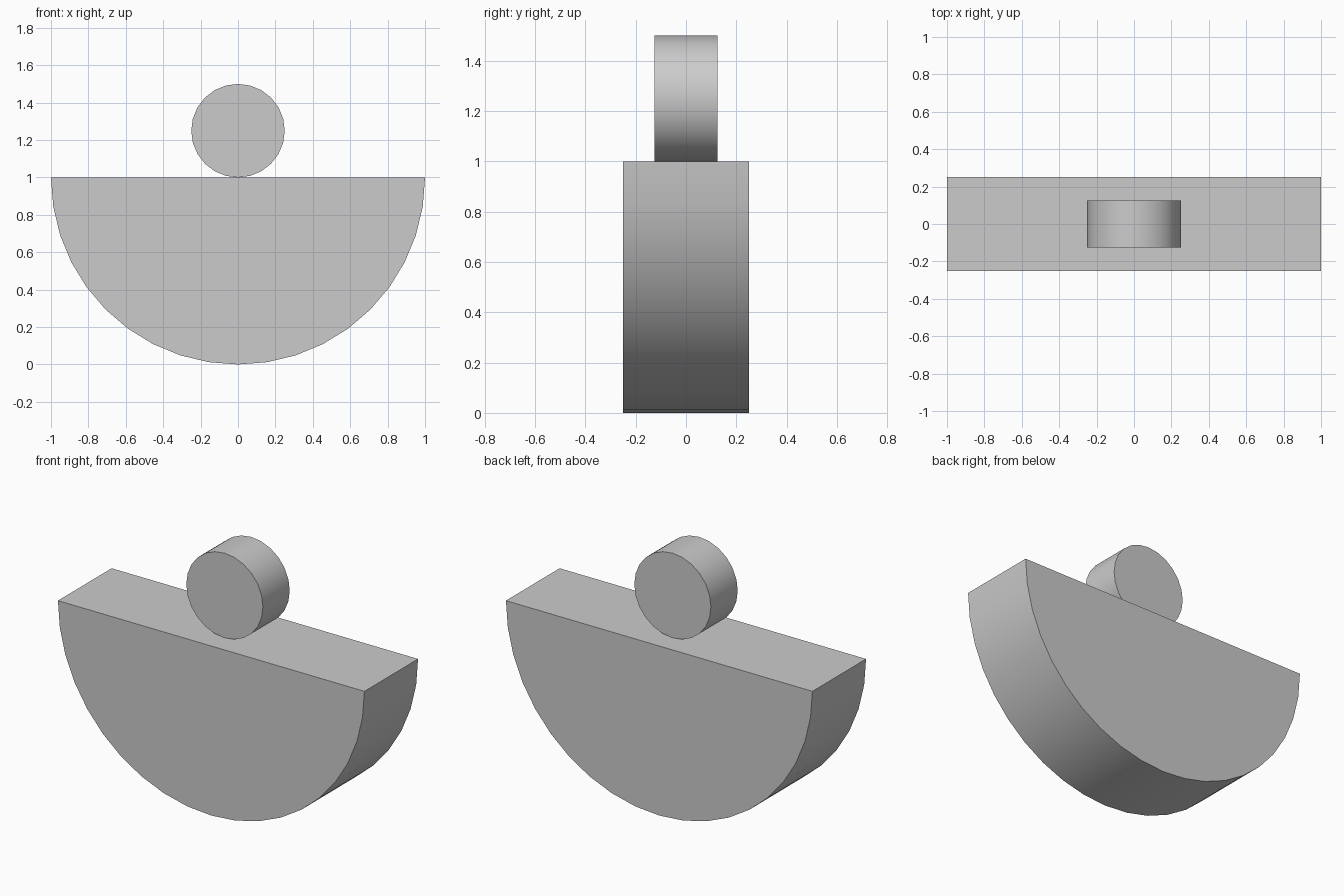
import bpy, bmesh
from math import sin, cos, pi, radians

if "Cube" in bpy.data.objects:
    bpy.data.objects.remove(bpy.data.objects["Cube"])


def extrude_profile(name, points, depth):
    """Extrude an x-z outline symmetrically along y."""
    bm = bmesh.new()
    front = [bm.verts.new((x, -depth / 2, z)) for x, z in points]
    face = bm.faces.new(front)
    result = bmesh.ops.extrude_face_region(bm, geom=[face], use_keep_orig=True)
    back = [g for g in result["geom"] if isinstance(g, bmesh.types.BMVert)]
    bmesh.ops.translate(bm, verts=back, vec=(0, depth, 0))
    bmesh.ops.recalc_face_normals(bm, faces=bm.faces)
    mesh = bpy.data.meshes.new(name)
    bm.to_mesh(mesh)
    bm.free()
    obj = bpy.data.objects.new(name, mesh)
    bpy.context.collection.objects.link(obj)
    bpy.ops.object.select_all(action='DESELECT')
    obj.select_set(True)
    bpy.context.view_layer.objects.active = obj
    bpy.ops.object.shade_smooth_by_angle(angle=radians(30))
    return obj


def arc(radius, centre_z, start, sweep, steps, count):
    return [(radius * cos(start + sweep * i / steps),
             centre_z + radius * sin(start + sweep * i / steps))
            for i in range(count)]


# Half-disc rocker with its flat side up
extrude_profile("half_disc_base", arc(1.0, 1.0, pi, pi, 20, 21), 0.5)

# Small disc balanced on the flat top
extrude_profile("top_disc", arc(0.25, 1.25, 0, 2 * pi, 24, 24), 0.25)
